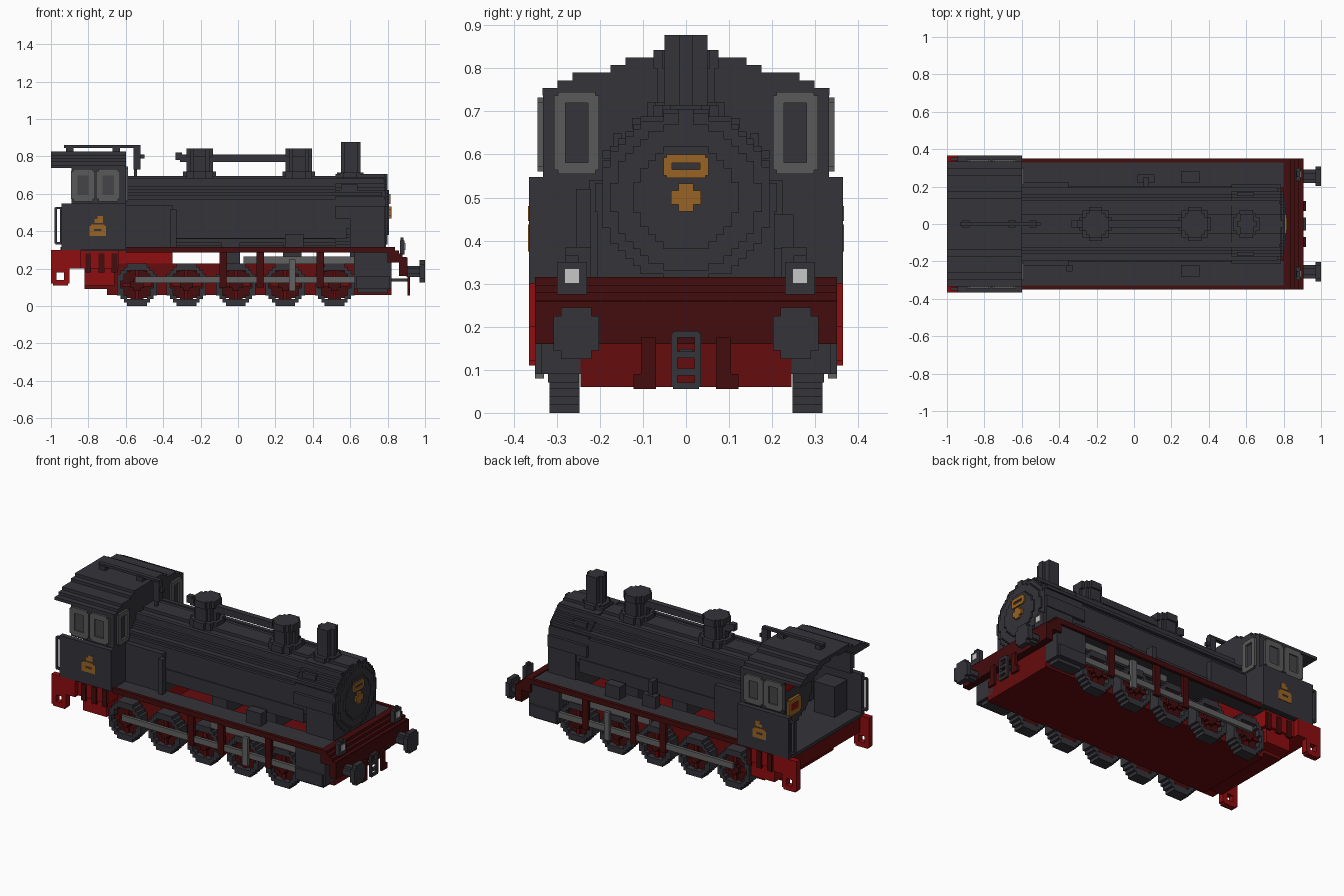
import bpy, bmesh, math
from mathutils import Vector

if "Cube" in bpy.data.objects:
    bpy.data.objects.remove(bpy.data.objects["Cube"])

STEP = .0176   # size of one stair step
BOARD = .35    # half width over the running boards
CAB = .365     # half width over the cab
DECK = .3      # height of the running boards
AXLE = .5      # height of the boiler centre
REAR = -.6     # front wall of the cab
NOSE = .8      # front of the smokebox
WHEEL = .114   # wheel radius


def material(name, *srgb):
    colour = [((c + .055) / 1.055) ** 2.4 for c in srgb] + [1]
    mat = bpy.data.materials.new(name)
    mat.use_nodes = True
    mat.diffuse_color = colour
    mat.node_tree.nodes["Principled BSDF"].inputs["Base Color"].default_value = colour
    return mat


black = material("charcoal paint", .205, .2, .225)
red = material("bright red", .56, .05, .06)
crimson = material("frame red", .4, .045, .05)
maroon = material("dark red", .265, .045, .05)
steel = material("rod steel", .38, .38, .38)
trim = material("window grey", .35, .35, .35)
glass = material("glass grey", .27, .27, .28)
brass = material("brass", .6, .39, .14)
white = material("lamp white", .78, .78, .78)


def build(name, mat, blocks, mirror=False):
    """One part from blocks, each a dict of x, y and z spans."""
    bm = bmesh.new()
    for block in blocks:
        for side in (1, -1) if mirror else (1,):
            spans = [sorted(block["x"]), sorted(side * v for v in block["y"]), sorted(block["z"])]
            for vert in bmesh.ops.create_cube(bm, size=1)["verts"]:
                vert.co = Vector([span[c > 0] for span, c in zip(spans, vert.co)])
    mesh = bpy.data.meshes.new(name)
    bm.to_mesh(mesh)
    bm.free()
    mesh.materials.append(mat)
    bpy.context.collection.objects.link(bpy.data.objects.new(name, mesh))


def box(name, mat, x, y, z):
    build(name, mat, [dict(x=x, y=y, z=z)])


def pair(name, mat, x, y, z):
    build(name, mat, [dict(x=x, y=y, z=z)], mirror=True)


def across(half):
    return (-half, half)


def around(centre, half):
    return (centre - half, centre + half)


def ring(name, mat, flat, bar, mirror=True, **spans):
    """Rectangular ring of bars with notched corners, flat along one axis."""
    a, b = [k for k in "xyz" if k != flat]
    blocks = []
    for long, short in ((a, b), (b, a)):
        lo, hi = spans[long]
        s_lo, s_hi = spans[short]
        for edge in ((s_lo, s_lo + bar), (s_hi - bar, s_hi)):
            blocks.append({flat: spans[flat], long: (lo + bar / 3, hi - bar / 3), short: edge})
    build(name, mat, blocks, mirror)


def disc(name, mat, axis, centre, radius, span, hole=0, mirror=False):
    """Stepped cylinder, or a stepped tyre when it has a hole."""
    a, b = [k for k in "xyz" if k != axis]
    count = max(1, round(radius / STEP))
    blocks = []
    for k in range(-count, count):
        lo, hi = k * radius / count, (k + 1) * radius / count
        mid = (lo + hi) / 2
        out, gap = [round(math.sqrt(max(0, r * r - mid * mid)) / STEP) * STEP for r in (radius, hole)]
        out = max(out, STEP)
        for part in ((-out, -gap), (gap, out)) if gap else (across(out),):
            blocks.append({axis: span, a: [centre[0] + v for v in part],
                           b: (centre[1] + lo, centre[1] + hi)})
    build(name, mat, blocks, mirror)


# Chassis
FRAME_TOP = 2 * WHEEL
box("main_frame", crimson, x=(-.7, .82), y=across(.245), z=(.06, FRAME_TOP))
box("frame_tail", crimson, x=(-.82, -.7), y=across(.245), z=(.09, FRAME_TOP))
box("firebox_frame", red, x=(-.87, -.35), y=across(.24), z=(.2, DECK))
box("rear_frame", red, x=(-.93, -.64), y=across(.335), z=(.2, DECK))
box("rear_wall", crimson, x=(-.94, -.93), y=across(.335), z=(.2, DECK))
box("rear_tank", red, x=(-.82, -.66), y=across(.32), z=(.11, .2))
for i in range(3):
    pair(f"rear_rib_{i + 1}", maroon, x=around(-.8 + i * .07, .015), y=(.33, .342), z=(.18, .28))
pair("rear_step_plate", red, x=(-1, -.84), y=(.33, CAB), z=(.2, DECK))
ring("rear_step", red, "y", .03, x=(-1, -.9), y=(.33, CAB), z=(.11, .21))

# Running boards
pair("running_board", black, x=(REAR, NOSE), y=(.195, .33), z=around(DECK, .008))
pair("running_board_edge", maroon, x=(REAR, .82), y=(.33, BOARD), z=around(DECK, .015))
for i in range(4):
    box(f"front_platform_{i + 1}", maroon, x=(NOSE, .84 + i * .02), y=across(BOARD),
        z=around(DECK - i * STEP, .015))
box("buffer_beam", maroon, x=(.86, .905), y=across(BOARD), z=(.16, .26))
for i, x in enumerate((-.08, .12, .44)):
    pair(f"board_bracket_{i + 1}", maroon, x=around(x, .02), y=(.322, .34), z=(.1, DECK))

# Wheels
for i in range(5):
    x = -.54 + i * .264
    centre = (x, WHEEL)
    disc(f"wheel_tyre_{i + 1}", black, "y", centre, WHEEL, (.247, .317), hole=.083, mirror=True)
    disc(f"wheel_web_{i + 1}", maroon, "y", centre, .09, (.25, .285), mirror=True)
    disc(f"wheel_hub_{i + 1}", maroon, "y", centre, .035, (.28, .316), mirror=True)
    pair(f"wheel_spoke_{i + 1}", crimson, x=around(x, .009), y=(.28, DECK), z=around(WHEEL, .08))
    pair(f"wheel_cross_spoke_{i + 1}", crimson, x=around(x, .08), y=(.28, DECK), z=around(WHEEL, .009))

# Rods and cylinders
pair("coupling_rod", steel, x=(-.55, .62), y=(.318, .336), z=around(.14, STEP))
pair("valve_rod", steel, x=(.03, .63), y=(.29, .31), z=around(.245, .02))
pair("valve_link", steel, x=around(.29, STEP), y=(.33, BOARD), z=(.08, .25))
pair("cylinder_block", black, x=(.62, .82), y=(.2, .335), z=(.09, .29))
pair("cylinder_cover", black, x=(.63, .81), y=(.33, BOARD), z=(.09, .16))
pair("cylinder_sump", black, x=(.64, NOSE), y=(.25, .32), z=(.07, .1))

# Boiler
middle = (0, AXLE)
disc("boiler", black, "x", middle, .195, (REAR, NOSE - .01))
disc("smokebox", black, "x", middle, .205, (.52, NOSE - .015))
disc("smokebox_door", black, "x", middle, .17, (.78, NOSE))
disc("door_panel", black, "x", middle, .12, (.78, NOSE + .008))
disc("door_knob", brass, "x", middle, .033, (NOSE, .82))
ring("door_plate", brass, "x", .02, mirror=False, x=(NOSE, .815), y=across(.052), z=(.545, .6))
box("smokebox_saddle", black, x=(.6, .785), y=across(.205), z=(.22, AXLE))
box("firebox", black, x=(REAR, -.35), y=across(.225), z=(DECK, .54))
for i, x in enumerate((-.04, .29)):
    box(f"boiler_support_{i + 1}", black, x=around(x, .05), y=across(.12), z=(.2, .36))
pair("boiler_skirt", black, x=(-.35, .58), y=(.17, .2), z=(.36, .44))
pair("handrail", black, x=(REAR, .77), y=(.17, .195), z=around(.6, .009))
pair("upper_pipe", black, x=(REAR, .78), y=(.1, .125), z=(.66, .685))
pair("deck_box", black, x=(.25, .35), y=(.22, .28), z=(DECK, .385))
pair("boiler_valve", black, x=(.55, .64), y=(.15, .17), z=(.62, .65))
box("air_pump", black, x=(.02, .11), y=(.22, .265), z=(DECK, .38))
box("pump_pipe", black, x=(.05, .08), y=(.2, .25), z=(.38, .46))
box("feed_pipe", black, x=(-.36, -.33), y=(-.255, -.22), z=(DECK, .52))

# Domes, chimney and top pipes
for name, x in (("rear_dome", -.205), ("front_dome", .325)):
    disc(name + "_base", black, "z", (x, 0), .09, (.65, .72))
    disc(name, black, "z", (x, 0), .066, (.7, .82))
    disc(name + "_cap", black, "z", (x, 0), .075, (.8, .842))
disc("chimney_base", black, "z", (.6, 0), .075, (.66, .715))
disc("chimney", black, "z", (.603, 0), .05, (.7, .877))
box("sand_pipe", black, x=(-.31, .27), y=across(STEP), z=around(.79, .02))
box("sand_pipe_end", black, x=(-.335, -.3), y=across(STEP), z=around(.8, .02))
box("door_hook", black, x=(.76, NOSE), y=across(STEP), z=(.67, .705))

# Cab body
WAIST = .548
box("cab_floor", black, x=(-.95, REAR), y=across(.345), z=(.295, .315))
pair("cab_lower_side", black, x=(-.945, REAR), y=(.335, CAB), z=(DECK, WAIST))
pair("cab_lower_front", black, x=(-.62, REAR), y=(.2, CAB), z=(DECK, WAIST))
pair("cab_upper_side", black, x=(-.89, REAR), y=(.31, .332), z=(WAIST, .74))
box("cab_front", black, x=(-.625, REAR), y=across(.33), z=(DECK, .74))
ring("cab_handrail", black, "y", .012, x=(-.98, -.94), y=(.34, .355), z=(.33, .53))

# Stepped cab roof, hollow behind the front wall
for i, half in enumerate((.333, .298, .263, .175, .14)):
    z = .737 + i * STEP
    layer = (z, z + STEP)
    pair(f"roof_step_{i + 1}", black, x=(-1, REAR), y=(max(0, half - .14), half), z=layer)
    box(f"roof_front_{i + 1}", black, x=(-.63, REAR), y=across(half), z=layer)
box("roof_rail", black, x=(-.93, -.52), y=across(.012), z=(.845, .86))
for i, x in enumerate((-.9, -.65)):
    box(f"roof_rail_foot_{i + 1}", black, x=around(x, .02), y=across(.02), z=(.82, .85))
box("whistle", black, x=around(-.54, .02), y=across(STEP), z=(.73, .85))
box("whistle_pipe", black, x=(-.555, -.54), y=across(.009), z=(.69, .74))
box("whistle_lever", black, x=(-.53, -.5), y=across(.009), z=(.79, .81))

# Cab fittings
box("locker", black, x=(-.86, -.72), y=(-.32, -.2), z=(DECK, AXLE))
disc("backhead", black, "x", middle, .18, (-.72, REAR))
ring("fire_door", brass, "x", .03, mirror=False, x=(-.735, -.72), y=across(.06), z=around(.43, .05))
box("fire_glow", red, x=(-.73, -.72), y=across(.04), z=around(.43, .03))
box("valve_handles", red, x=(-.74, -.72), y=across(.12), z=around(.58, .03))

# Cab windows
for name, x in (("rear", -.828), ("front", -.694)):
    ring(name + "_side_window", trim, "y", .034, x=around(x, .064), y=(.33, .345), z=(.56, .732))
    pair(name + "_side_glass", glass, x=around(x, .04), y=(.33, .338), z=(.58, .71))
ring("cab_front_window", trim, "x", .026, x=(REAR, REAR + .012), y=(.202, .306), z=(.555, .745))

# Brass emblem on the cab sides
plate = (CAB, CAB + .002)
ring("emblem_wreath", brass, "y", .025, x=around(-.75, .045), y=plate, z=(.375, .437))
pair("emblem_base", brass, x=around(-.75, .045), y=plate, z=(.375, .4))
pair("emblem_crest", brass, x=around(-.745, .022), y=plate, z=(.445, .465))
pair("emblem_tip", brass, x=around(-.737, .014), y=plate, z=(.465, .48))

# Buffers and lamps
disc("buffer", black, "x", (.255, .185), .06, (.97, 1), mirror=True)
disc("buffer_stem", black, "x", (.255, .185), .03, (.9, .98), mirror=True)
pair("lamp", black, x=(.865, .89), y=around(.265, .035), z=(.275, BOARD))
pair("lamp_cap", black, x=(.87, .885), y=around(.265, .015), z=(BOARD, CAB))
pair("lamp_lens", white, x=(.89, .896), y=around(.265, STEP), z=around(.318, STEP))

# Coupling and hoses
front = (.905, .92)
ring("coupling", black, "x", .015, mirror=False, x=front, y=across(.035), z=(.055, .19))
for i in range(2):
    box(f"coupling_rung_{i + 1}", black, x=front, y=across(.03), z=around(.095 + i * .04, .008))
box("coupling_bar", black, x=(.82, .91), y=across(.015), z=around(.14, .008))
pair("brake_hose", maroon, x=front, y=(.07, .105), z=(.06, .175))
pair("brake_hose_end", maroon, x=front, y=(.07, .122), z=(.055, .09))
